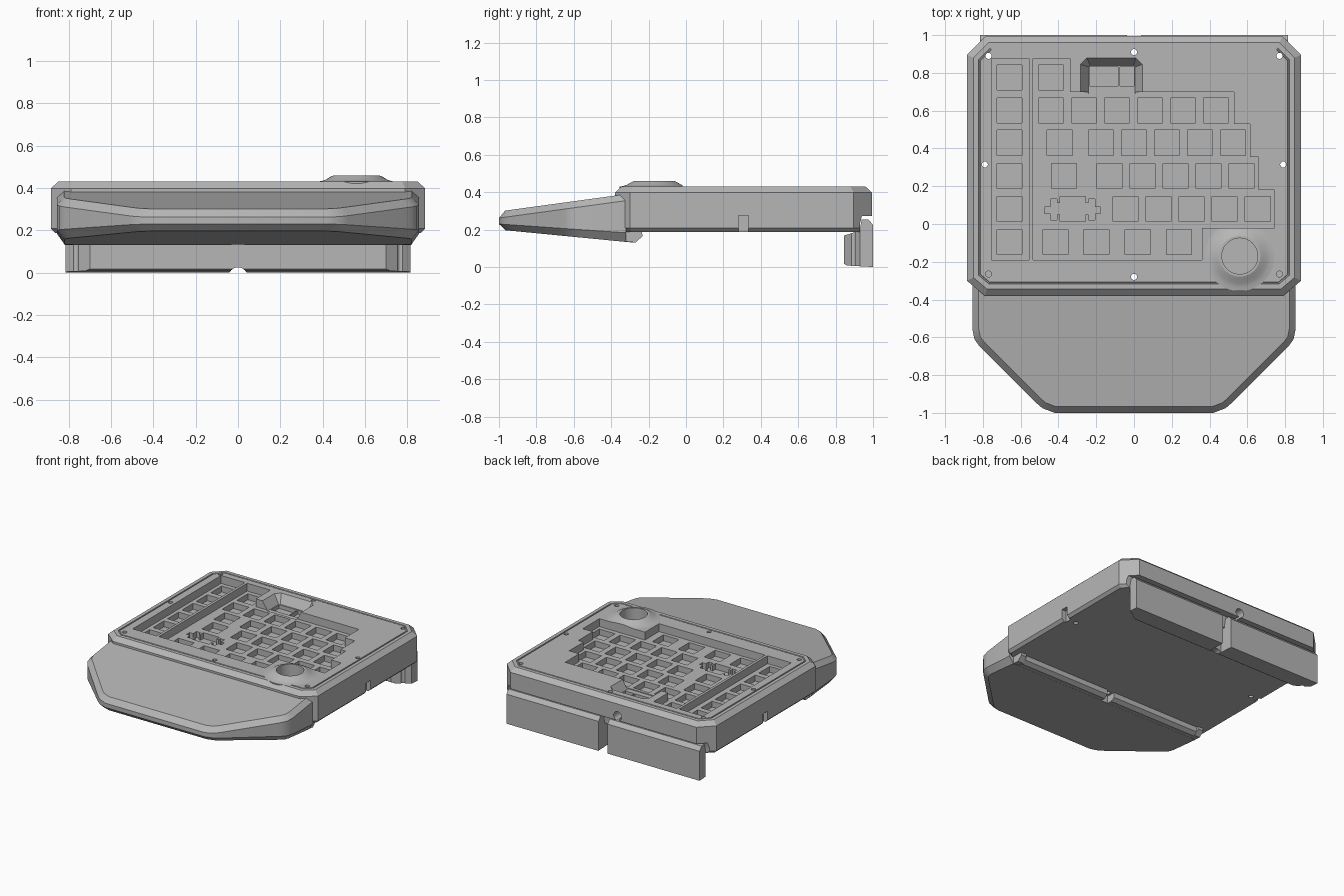
import bpy, bmesh, math
from mathutils import Vector

if "Cube" in bpy.data.objects:
    bpy.data.objects.remove(bpy.data.objects["Cube"], do_unlink=True)

grey = bpy.data.materials.new("warm_grey_plastic")
grey.use_nodes = True
COLOUR = (0.47, 0.47, 0.47, 1)
grey.diffuse_color = COLOUR
grey.node_tree.nodes["Principled BSDF"].inputs["Base Color"].default_value = COLOUR


# ---------- helpers ----------
def loft(name, *solids):
    """Make one object from solids, each a list of equal-length rings, capped."""
    bm = bmesh.new()
    for rings in solids:
        vs = [[bm.verts.new(p) for p in r] for r in rings]
        n = len(vs[0])
        for a, b in zip(vs, vs[1:]):
            for i in range(n):
                j = (i + 1) % n
                bm.faces.new((a[i], a[j], b[j], b[i]))
        bm.faces.new(vs[0][::-1])
        bm.faces.new(vs[-1])
    bmesh.ops.recalc_face_normals(bm, faces=bm.faces)
    me = bpy.data.meshes.new(name)
    bm.to_mesh(me)
    bm.free()
    me.materials.append(grey)
    ob = bpy.data.objects.new(name, me)
    bpy.context.collection.objects.link(ob)
    return ob


def prism(pts, z0, z1):
    return [[(x, y, z) for x, y in pts] for z in (z0, z1)]


def rect(x0, x1, y0, y1):
    return [(x0, y0), (x1, y0), (x1, y1), (x0, y1)]


def square(x, y, s=0.133):
    return rect(x - s / 2, x + s / 2, y - s / 2, y + s / 2)


def circle(x, y, r, n=24):
    return [(x + r * math.cos(2 * math.pi * i / n),
             y + r * math.sin(2 * math.pi * i / n)) for i in range(n)]


def along_x(profile, x0, x1):
    return [[(x, y, z) for y, z in profile] for x in (x0, x1)]


def along_y(profile, y0, y1):
    return [[(x, y, z) for x, z in profile] for y in (y0, y1)]


def inset(pts, d):
    """Mitred inward offset of a counter-clockwise outline."""
    out = []
    for i, p in enumerate(pts):
        p = Vector(p)
        a = (p - Vector(pts[i - 1])).normalized()
        b = (Vector(pts[(i + 1) % len(pts)]) - p).normalized()
        na, nb = Vector((-a.y, a.x)), Vector((-b.y, b.x))
        out.append(tuple(p + (na + nb) * d / (1 + na.dot(nb))))
    return out


def cut(ob, *cutters):
    """Subtract cutters from an object and bake the result."""
    for c in cutters:
        m = ob.modifiers.new("cut", 'BOOLEAN')
        m.operation, m.solver, m.object = 'DIFFERENCE', 'EXACT', c
    bpy.context.view_layer.update()
    dg = bpy.context.evaluated_depsgraph_get()
    me = bpy.data.meshes.new_from_object(ob.evaluated_get(dg))
    ob.modifiers.clear()
    ob.data = me


# ---------- case: chamfered octagon with a fine seam around the top plate ----------
outline = [(-0.79, -0.38), (0.79, -0.38), (0.885, -0.30), (0.885, 0.895),
           (0.785, 0.995), (-0.785, 0.995), (-0.885, 0.895), (-0.885, -0.30)]
levels = [(0.02, 0.188), (0, 0.208), (0, 0.398), (0.035, 0.43), (0.062, 0.43),
          (0.064, 0.424), (0.070, 0.424), (0.072, 0.43)]
case = loft("case", [[(x, y, z) for x, y in inset(outline, d)] for d, z in levels])

# ---------- raised collar around the dial opening ----------
DX, DY = 0.56, -0.17
collar = loft("dial_collar", [[(x, y, z) for x, y in circle(DX, DY, r, 48)] for r, z in
              [(0.185, 0.42), (0.185, 0.430), (0.165, 0.433), (0.145, 0.440),
               (0.125, 0.452), (0.108, 0.46)]])

# ---------- wrist rest: sloped slab with chamfered rim ----------
half = [(0.42, -1.0), (0.485, -0.975), (0.52, -0.945), (0.79, -0.675),
        (0.82, -0.645), (0.845, -0.61), (0.855, -0.56), (0.855, -0.32)]
rest_line = half + [(-x, y) for x, y in reversed(half)]


def rest_ring(d, z_front, z_back):
    ring = []
    for (x, y), (x0, y0) in zip(inset(rest_line, d), rest_line):
        y = y0 if y0 == -0.32 else y
        ring.append((x, y, z_front + (z_back - z_front) * (y + 1) / 0.68))
    return ring


rest = loft("wrist_rest", [rest_ring(0.035, 0.20, 0.134), rest_ring(0, 0.23, 0.183),
                           rest_ring(0, 0.262, 0.355), rest_ring(0.033, 0.297, 0.39)])

# lip hooking under the case, split at the middle, with thicker end hooks
lip_profile = [(-0.34, 0.137), (-0.28, 0.13), (-0.25, 0.15), (-0.25, 0.19), (-0.34, 0.19)]
hook_profile = [(-0.34, 0.138), (-0.27, 0.131), (-0.232, 0.165), (-0.237, 0.195), (-0.34, 0.195)]
lip = loft("rest_lip", along_x(lip_profile, -0.78, -0.03), along_x(lip_profile, 0.03, 0.78))
hooks = loft("rest_hooks", along_x(hook_profile, -0.82, -0.775),
             along_x(hook_profile, 0.775, 0.82))

# ---------- rear foot ----------
foot = loft("rear_foot", along_x(
    [(0.845, 0.018), (0.86, 0.008), (1.0, 0.0), (1.0, 0.225), (0.975, 0.255),
     (0.94, 0.255), (0.932, 0.215), (0.915, 0.19), (0.845, 0.168)], -0.815, 0.815))

# ---------- cutters ----------
main_area = [(-0.535, -0.19), (0.36, -0.19), (0.36, -0.02), (0.745, -0.02), (0.745, 0.18),
             (0.66, 0.18), (0.66, 0.355), (0.615, 0.355), (0.615, 0.53), (0.53, 0.53),
             (0.53, 0.70), (-0.34, 0.70), (-0.34, 0.875), (-0.535, 0.875)]
key_wells = loft("cut_wells", prism(main_area, 0.37, 0.5),
                 prism(rect(-0.755, -0.555, -0.19, 0.875), 0.37, 0.5))

# key rows: y, then the first key and the start and count of the regular run
U = 0.175
rows = [(0.775, [-0.44], 0, 0), (0.60, [], -0.44, 6), (0.43, [-0.393], -0.175, 5),
        (0.255, [-0.37], -0.13, 5), (0.08, [], -0.045, 5),
        (-0.095, [-0.415, -0.2, 0.02, 0.238], 0, 0)]
keys = []
for y, singles, start, count in rows:
    for x in [-0.66] + singles + [start + U * i for i in range(count)]:
        keys.append(prism(square(x, y), 0.325, 0.40))
# wide key with stabiliser slots on both sides
right = [(0.067, 0.013), (0.067, 0.05), (0.083, 0.05), (0.083, 0.02), (0.118, 0.02),
         (0.118, 0.055), (0.148, 0.055), (0.148, 0.09), (0.118, 0.09), (0.118, 0.132),
         (0.083, 0.132), (0.083, 0.11), (0.067, 0.11), (0.067, 0.145)]
wide = right + [(-x, y) for x, y in reversed(right)]
keys.append(prism([(x - 0.325, y) for x, y in wide], 0.325, 0.40))
key_holes = loft("cut_keys", *keys)


# display pocket with sloping sides, open to the key area
def pocket(x0, x1, y1, c, z):
    return [(x, y, z) for x, y in [(x0, 0.69), (x1, 0.69), (x1, y1 - c), (x1 - c, y1),
                                   (x0 + c, y1), (x0, y1 - c)]]


display = loft("cut_display", [pocket(-0.24, 0.005, 0.84, 0.008, 0.364),
                               pocket(-0.285, 0.045, 0.88, 0.035, 0.432),
                               pocket(-0.285, 0.045, 0.88, 0.035, 0.5)])
display_slots = loft("cut_display_slots", prism(rect(-0.235, -0.082, 0.73, 0.83), 0.335, 0.4),
                     prism(rect(-0.075, 0.0, 0.73, 0.83), 0.335, 0.4))

dial_hole = loft("cut_dial", prism(circle(DX, DY, 0.095, 40), 0.36, 0.6))
screws = loft("cut_screws", *[prism(circle(x, y, 0.016, 16), -0.1, 0.6) for x, y in
              [(0, 0.91), (0, -0.28)] + [(s * x, y) for s in (-1, 1) for x, y in
               [(0.77, 0.89), (0.79, 0.315), (0.77, -0.265)]]])

# clip notches at both sides, rebate for the foot, cable port
notches = loft("cut_notches", *[prism(rect(min(s * 0.85, s), max(s * 0.85, s), 0.28, 0.335),
                                      0.1, 0.275) for s in (-1, 1)])
rebate = loft("cut_rebate", along_x([(0.93, 0.1), (1.2, 0.1), (1.2, 0.272), (0.94, 0.272),
                                     (0.93, 0.23)], -1, 1))
port = loft("cut_port", along_y(circle(-0.12, 0.305, 0.034), 0.9, 1.2))

# foot: angled inner corners, cable slot up the back and channel underneath
corners = loft("cut_corners", *[prism([(s * 0.70, 0.845), (s * 0.70, 0.7), (s * 1.0, 0.7),
                                       (s * 1.0, 0.93), (s * 0.815, 0.93)], -0.1, 0.4)
                                for s in (-1, 1)])
slot = loft("cut_slot", prism(rect(-0.038, 0.038, 0.89, 1.2), -0.1, 0.4))
channel = loft("cut_channel", along_y(circle(0, -0.02, 0.045), 0.5, 1.2))

cut(case, key_wells, key_holes, display, display_slots, dial_hole, screws,
    notches, rebate, port)
cut(collar, key_wells, dial_hole)
cut(foot, corners, slot, channel, screws)

# ---------- clean up and shading ----------
for ob in list(bpy.data.objects):
    if ob.name.startswith("cut_"):
        bpy.data.objects.remove(ob, do_unlink=True)
for ob in (case, collar, rest, lip, hooks, foot):
    bpy.ops.object.select_all(action='DESELECT')
    ob.select_set(True)
    bpy.context.view_layer.objects.active = ob
    bpy.ops.object.shade_smooth_by_angle(angle=math.radians(25))
